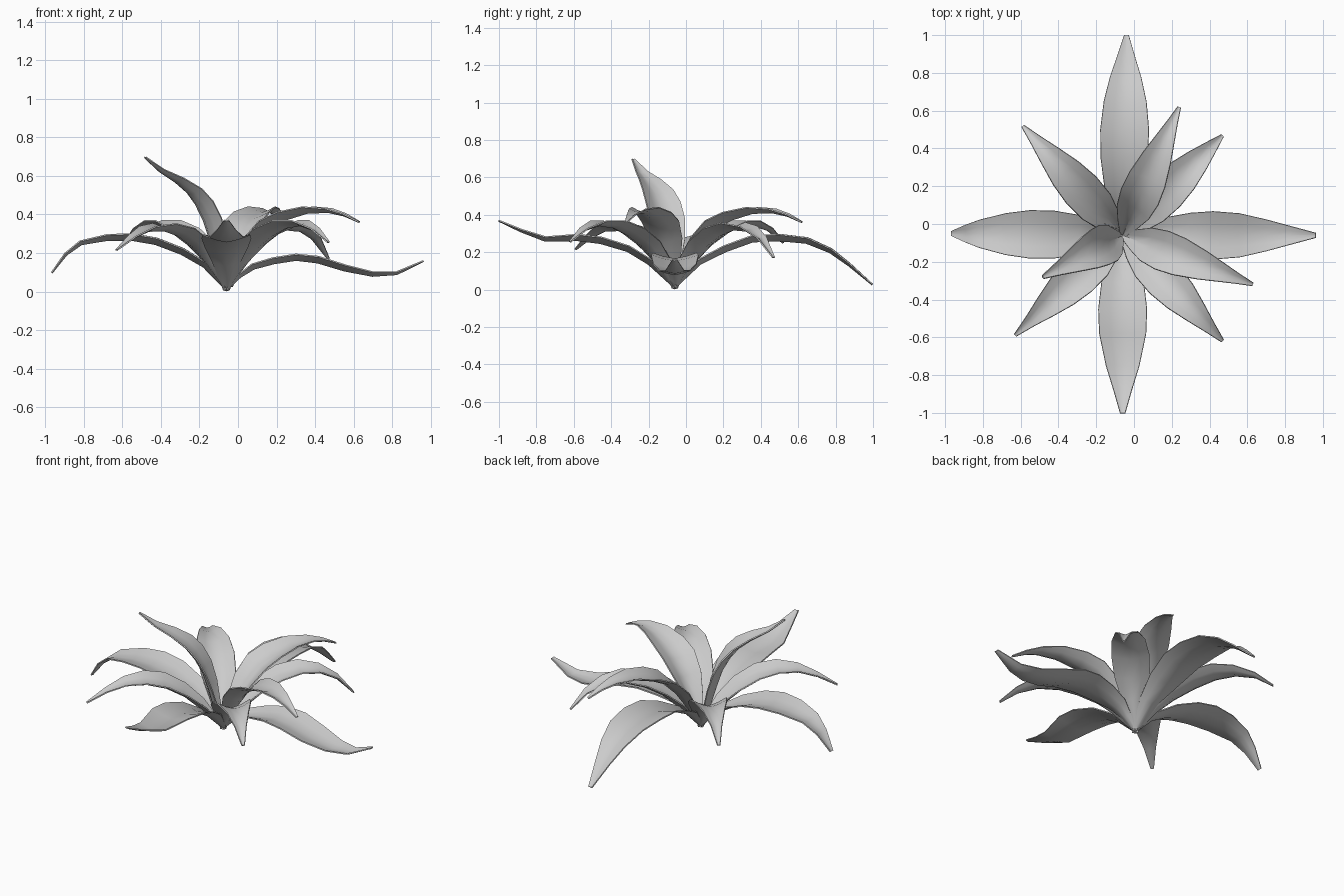
import bpy, bmesh, math
from mathutils import Vector

if "Cube" in bpy.data.objects:
    bpy.data.objects.remove(bpy.data.objects["Cube"])

CENTRE = Vector((-0.06, -0.06, 0))
# Half width along a leaf: (fraction of length, half width)
WIDTHS = [(0, .014), (.1, .036), (.2, .078), (.35, .118), (.5, .13),
          (.62, .12), (.75, .087), (.88, .046), (1, .012)]


def half_width(t):
    for (a, wa), (b, wb) in zip(WIDTHS, WIDTHS[1:]):
        if t <= b + 1e-6:
            return wa + (wb - wa) * (t - a) / (b - a)
    return WIDTHS[-1][1]


def leaf(name, tip, profile, wide=1.0, fold=0.3, taper=0.0):
    """Folded strip; profile is (distance, height) of the leaf rims, aimed at tip."""
    aim = Vector((tip[0], tip[1], 0)) - CENTRE
    scale = aim.length / profile[-1][0]
    aim.normalize()
    side = Vector((-aim.y, aim.x, 0))
    pts = [CENTRE + aim * r * scale + Vector((0, 0, z)) for r, z in profile]
    lengths = [0]
    for a, b in zip(pts, pts[1:]):
        lengths.append(lengths[-1] + (b - a).length)
    bm = bmesh.new()
    rows = []
    for i, p in enumerate(pts):
        t = lengths[i] / lengths[-1]
        tangent = (pts[min(i + 1, len(pts) - 1)] - pts[max(i - 1, 0)]).normalized()
        normal = tangent.cross(side)
        w = half_width(t) * wide * (1 - taper * max(0, t - .4))
        depth = w * fold * (1 + 1.2 * max(0, 1 - t * 3))
        rows.append([bm.verts.new(p + side * w * u - normal * depth * (1 - abs(u) ** 1.4))
                     for u in (-1, -.5, 0, .5, 1)])
    for a, b in zip(rows, rows[1:]):
        for k in range(4):
            bm.faces.new((a[k], b[k], b[k + 1], a[k + 1]))
    bmesh.ops.recalc_face_normals(bm, faces=bm.faces)
    if sum(f.normal.z for f in bm.faces) < 0:
        bmesh.ops.reverse_faces(bm, faces=bm.faces)
    me = bpy.data.meshes.new(name)
    bm.to_mesh(me)
    bm.free()
    ob = bpy.data.objects.new(name, me)
    bpy.context.collection.objects.link(ob)
    # Thin blade with crisp rims
    mod = ob.modifiers.new("thickness", 'SOLIDIFY')
    mod.thickness = 0.007
    bpy.ops.object.select_all(action='DESELECT')
    bpy.context.view_layer.objects.active = ob
    ob.select_set(True)
    bpy.ops.object.modifier_apply(modifier=mod.name)
    bpy.ops.object.shade_smooth_by_angle(angle=math.radians(50))
    return ob


# Low outer leaves
leaf("outer_leaf_right", (.96, -.06), [(-.012, .012), (.06, .09), (.13, .145), (.24, .178), (.36, .197),
     (.48, .185), (.62, .14), (.76, .105), (.88, .105), (1.02, .163)], .97, .26)
leaf("outer_leaf_left", (-.97, -.05), [(-.012, .012), (.1, .15), (.22, .225), (.36, .28), (.49, .303),
     (.62, .298), (.76, .265), (.84, .2), (.91, .10)], 1, .26)
leaf("outer_leaf_back", (-.04, 1), [(-.012, .012), (.12, .16), (.26, .235), (.41, .29), (.56, .298),
     (.71, .28), (.84, .22), (.94, .14), (1.06, .03)], 1, .26)
leaf("outer_leaf_front", (-.06, -1), [(-.012, .012), (.12, .16), (.24, .235), (.39, .283), (.52, .298),
     (.69, .285), (.82, .325), (.94, .373)], 1, .26)

# Diagonal middle leaves
BASE = [(-.01, .015), (.1, .17), (.2, .26), (.32, .33)]
leaf("middle_leaf_back_left", (-.59, .52), BASE + [(.44, .37), (.56, .37), (.68, .33), (.78, .255)],
     .85, .4, .6)
leaf("middle_leaf_back_right", (.47, .47), BASE + [(.44, .36), (.56, .34), (.66, .28), (.75, .175)],
     .85, .4, .5)
leaf("middle_leaf_front_right", (.47, -.62), BASE + [(.44, .37), (.56, .37), (.67, .33), (.77, .26)],
     .85, .4, .5)
leaf("middle_leaf_front_left", (-.63, -.59), BASE + [(.44, .355), (.56, .34), (.67, .29), (.78, .22)],
     .85, .4, .6)

# Upright inner leaves
INNER = [(-.005, .025), (.06, .17), (.13, .28), (.22, .37), (.32, .415), (.45, .442), (.57, .433),
         (.66, .405), (.74, .365)]
leaf("inner_leaf_back", (.24, .62), INNER, .86, .4, .5)
leaf("inner_leaf_right", (.63, -.32), INNER, .86, .4, .5)
leaf("inner_leaf_upright", (-.48, -.28), [(0, .025), (.02, .15), (.045, .27), (.08, .38), (.13, .47),
     (.19, .535), (.28, .59), (.38, .635), (.475, .70)], .85, .4, .4)
